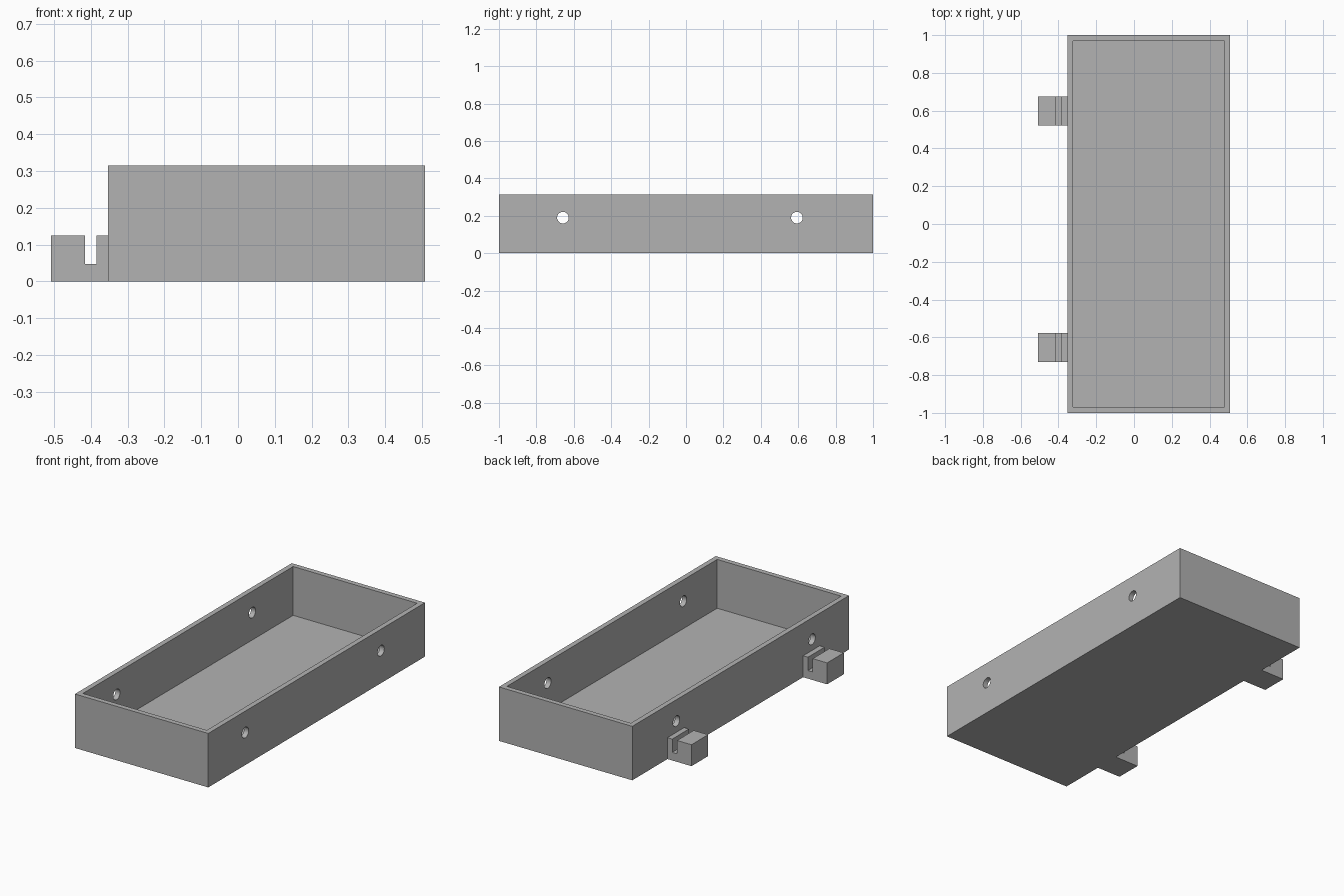
import bpy
import math

default = bpy.data.objects.get("Cube")
if default:
    bpy.data.objects.remove(default, do_unlink=True)

# Single flat grey
grey = bpy.data.materials.new("mid grey")
grey.use_nodes = True
colour = (0.448, 0.448, 0.448, 1)
grey.diffuse_color = colour
grey.node_tree.nodes["Principled BSDF"].inputs["Base Color"].default_value = colour

LEFT, RIGHT = 0.508, -0.353      # tray extents in x
HEIGHT, WALL = 0.315, 0.03
HOOK_Y = (-0.653, 0.598)
HOLE_Y = (-0.658, 0.593)


def block(name, low, high):
    """Box between two opposite corners."""
    bpy.ops.mesh.primitive_cube_add(size=1, location=[(a + b) / 2 for a, b in zip(low, high)])
    obj = bpy.context.object
    obj.name = name
    obj.scale = [b - a for a, b in zip(low, high)]
    bpy.ops.object.transform_apply(location=False, rotation=False, scale=True)
    obj.data.materials.append(grey)
    return obj


def cut(target, cutter):
    """Subtract the cutter from the target and discard it."""
    cutter.hide_render = True
    mod = target.modifiers.new("cut", "BOOLEAN")
    mod.operation = "DIFFERENCE"
    mod.solver = "EXACT"
    mod.object = cutter
    bpy.context.view_layer.objects.active = target
    bpy.ops.object.modifier_apply(modifier=mod.name)
    bpy.data.objects.remove(cutter, do_unlink=True)


# Open tray
tray = block("tray", (RIGHT, -1, 0), (LEFT, 1, HEIGHT))
cut(tray, block("pocket_cutter", (RIGHT + WALL, -1 + WALL, WALL),
                (LEFT - WALL, 1 - WALL, HEIGHT + 0.1)))

# Round holes through both long walls
for y in HOLE_Y:
    bpy.ops.mesh.primitive_cylinder_add(vertices=32, radius=0.031, depth=2,
                                        location=(0, y, 0.19),
                                        rotation=(0, math.pi / 2, 0))
    drill = bpy.context.object
    drill.data.materials.append(grey)
    cut(tray, drill)

# Slotted hooks on the right wall
for label, y in zip(("front", "back"), HOOK_Y):
    hook = block(label + "_hook", (-0.508, y - 0.077, 0), (RIGHT, y + 0.077, 0.125))
    cut(hook, block("slot_cutter", (-0.415, y - 0.2, 0.047), (-0.384, y + 0.2, 0.2)))

# Keep hole walls smooth and box edges sharp
bpy.ops.object.select_all(action="DESELECT")
tray.select_set(True)
bpy.context.view_layer.objects.active = tray
bpy.ops.object.shade_smooth_by_angle(angle=math.radians(30))
